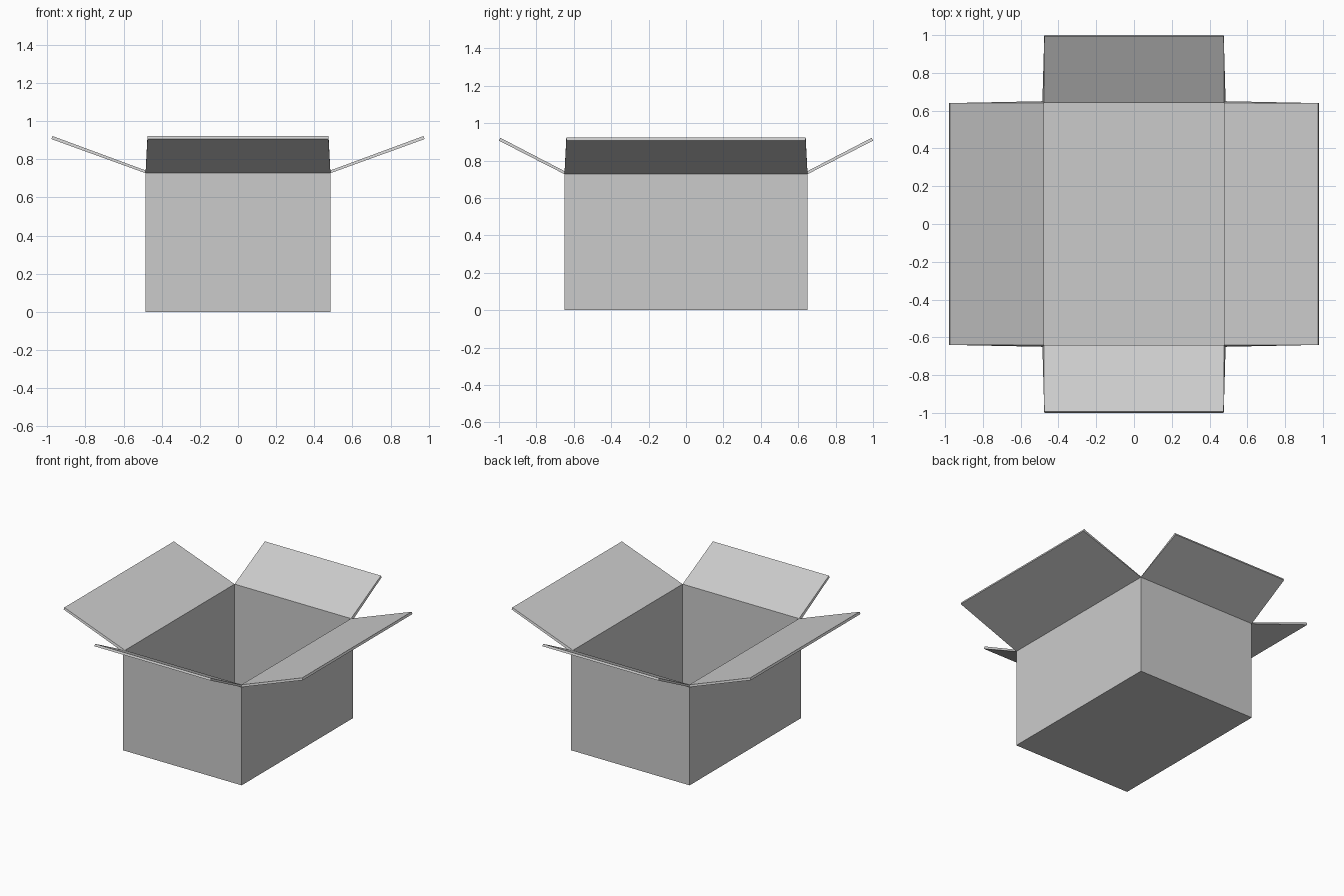
import bpy
import bmesh
from mathutils import Vector

cube = bpy.data.objects.get("Cube")
if cube:
    bpy.data.objects.remove(cube, do_unlink=True)

# One plain cardboard colour
card = bpy.data.materials.new("light_grey_card")
card.use_nodes = True
colour = (0.6, 0.6, 0.6, 1)
card.diffuse_color = colour
card.node_tree.nodes["Principled BSDF"].inputs["Base Color"].default_value = colour

HALF_X, HALF_Y, HEIGHT = 0.485, 0.65, 0.727
TIP_X, TIP_Y, TIP_Z = 0.979, 1.0, 0.906
TAPER = 0.01
CARD_THICKNESS = 0.017

bm = bmesh.new()


def ring(z):
    """Four corners of the carton at one height, anticlockwise."""
    signs = ((-1, -1), (1, -1), (1, 1), (-1, 1))
    return [bm.verts.new((sx * HALF_X, sy * HALF_Y, z)) for sx, sy in signs]


# Floor and walls
base, rim = ring(0), ring(HEIGHT)
bm.faces.new(base[::-1])
for i in range(4):
    j = (i + 1) % 4
    bm.faces.new((base[i], base[j], rim[j], rim[i]))

# Four open flaps, hinged on the rim and slightly narrower at the tip
for i in range(4):
    j = (i + 1) % 4
    a, b = rim[i], rim[j]
    along = (b.co - a.co).normalized()
    out = along.cross(Vector((0, 0, 1)))
    reach = TIP_Y - HALF_Y if abs(out.y) > abs(out.x) else TIP_X - HALF_X
    lift = out * reach + Vector((0, 0, TIP_Z - HEIGHT))
    tip_b = bm.verts.new(b.co + lift - along * TAPER)
    tip_a = bm.verts.new(a.co + lift + along * TAPER)
    bm.faces.new((a, b, tip_b, tip_a))

bm.normal_update()
mesh = bpy.data.meshes.new("open_carton")
bm.to_mesh(mesh)
bm.free()
mesh.materials.append(card)
carton = bpy.data.objects.new("open_carton", mesh)
bpy.context.collection.objects.link(carton)

# Card thickness, grown towards the inside
solid = carton.modifiers.new("card_thickness", "SOLIDIFY")
solid.thickness = CARD_THICKNESS
solid.offset = -1
